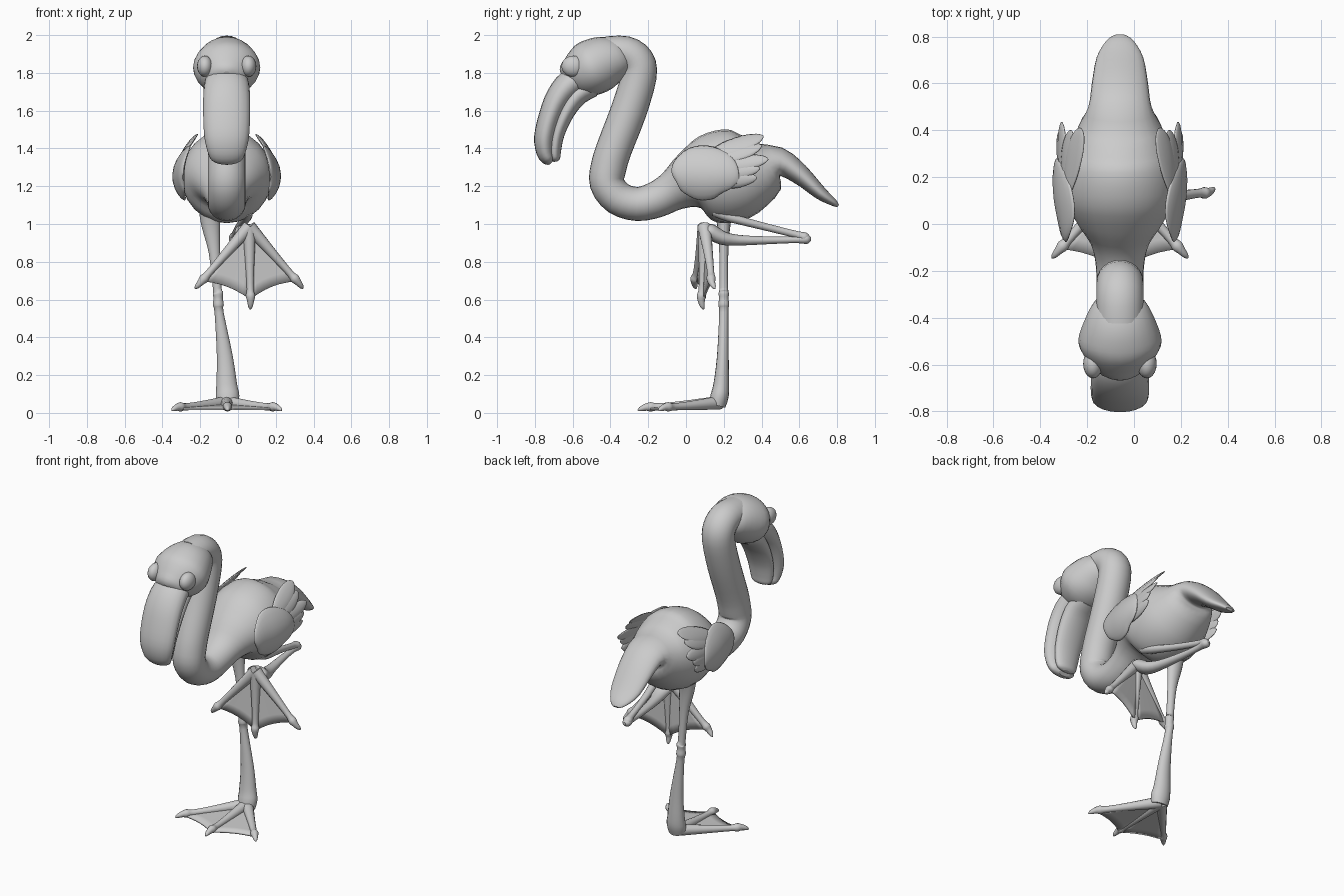
import bpy, bmesh, math
from mathutils import Vector, Matrix

CX = -0.06  # symmetry plane of body, neck and head


def make(name, verts, faces):
    me = bpy.data.meshes.new(name)
    me.from_pydata([tuple(v) for v in verts], [], faces)
    bm = bmesh.new()
    bm.from_mesh(me)
    bmesh.ops.recalc_face_normals(bm, faces=bm.faces)
    for f in bm.faces:
        f.smooth = len(f.verts) == 4
    bm.to_mesh(me)
    bm.free()
    ob = bpy.data.objects.new(name, me)
    bpy.context.collection.objects.link(ob)
    return ob


def spline(st, sub):
    """Catmull-Rom through stations of (x, y, z, side radius, normal radius)."""
    out = []
    for i in range(len(st) - 1):
        p = [st[max(i - 1, 0)], st[i], st[i + 1], st[min(i + 2, len(st) - 1)]]
        for k in range(sub):
            t = k / sub
            out.append([0.5 * (2 * b + (c - a) * t + (2 * a - 5 * b + 4 * c - d) * t * t
                               + (3 * b - a - 3 * c + d) * t ** 3) for a, b, c, d in zip(*p)])
    out.append(list(st[-1]))
    return out


def loft(name, st, sides=20, sub=3, warp=None):
    """Sweep an ellipse through the stations; warp adjusts the finished points."""
    s = spline(st, sub)
    pts = [Vector(q[:3]) for q in s]
    verts, faces = [], []
    for i, q in enumerate(s):
        t = (pts[min(i + 1, len(s) - 1)] - pts[max(i - 1, 0)]).normalized()
        side = (Vector((1, 0, 0)) - t * t.x).normalized()
        nor = t.cross(side)
        for k in range(sides):
            a = 2 * math.pi * k / sides
            v = pts[i] + side * max(q[3], .002) * math.cos(a) + nor * max(q[4], .002) * math.sin(a)
            verts.append(warp(v) if warp else v)
    for i in range(len(s) - 1):
        for k in range(sides):
            a, b = i * sides + k, i * sides + (k + 1) % sides
            faces.append((a, b, b + sides, a + sides))
    n = len(verts)
    faces += [tuple(range(sides)), tuple(range(n - sides, n))]
    return make(name, verts, faces)


def mid(st):
    return [(CX, *q) for q in st]


# Tail, body and neck as one continuous sweep
loft("body_and_neck", mid([
    (.805, 1.095, .025, .008), (.78, 1.115, .06, .02), (.71, 1.165, .10, .036),
    (.6, 1.265, .12, .055), (.5, 1.325, .135, .08), (.41, 1.29, .18, .165),
    (.3, 1.26, .225, .23), (.2, 1.252, .24, .248), (.1, 1.245, .232, .222),
    (.02, 1.225, .19, .155), (-.07, 1.175, .13, .108), (-.16, 1.128, .105, .096),
    (-.26, 1.106, .1, .09), (-.36, 1.137, .1, .09), (-.418, 1.215, .1, .092),
    (-.41, 1.3, .1, .095), (-.38, 1.4, .1, .095), (-.303, 1.6, .1, .096),
    (-.25, 1.78, .1, .094), (-.26, 1.86, .1, .094), (-.32, 1.905, .1, .09),
    (-.42, 1.905, .1, .088)]), 24)

# Head
loft("head", mid([
    (-.3, 1.9, .05, .05), (-.335, 1.885, .11, .095), (-.42, 1.86, .155, .138),
    (-.5, 1.828, .178, .148), (-.56, 1.81, .155, .135), (-.61, 1.80, .115, .1),
    (-.645, 1.795, .075, .06), (-.658, 1.79, .02, .02)]), 24)

# Beak: broad upper half and narrower lower half behind it
loft("upper_beak", mid([
    (-.52, 1.79, .1, .07), (-.61, 1.745, .118, .075), (-.675, 1.67, .124, .068),
    (-.72, 1.57, .124, .06), (-.748, 1.46, .118, .056), (-.745, 1.38, .1, .047),
    (-.725, 1.34, .08, .035), (-.712, 1.325, .04, .015)]))
loft("lower_beak", mid([
    (-.5, 1.73, .09, .06), (-.575, 1.68, .1, .055), (-.635, 1.59, .1, .045),
    (-.68, 1.48, .092, .038), (-.695, 1.39, .08, .034), (-.692, 1.345, .065, .026),
    (-.69, 1.33, .03, .01)]))

# Eyes
for s, side in ((1, "left"), (-1, "right")):
    bpy.ops.mesh.primitive_uv_sphere_add(segments=20, ring_count=12, location=(CX + s * .115, -.597, 1.835))
    eye = bpy.context.object
    eye.name = side + "_eye"
    eye.scale = (.042, .062, .056)
    bpy.ops.object.shade_smooth()

# Wings: shoulder shield and fanned feathers, bent round the body
SHIELD = [(.23, -.066, 1.25, .004, .02), (.238, -.045, 1.257, .014, .08), (.25, .03, 1.268, .02, .135),
          (.262, .11, 1.27, .022, .145), (.268, .19, 1.262, .02, .12), (.27, .25, 1.24, .012, .065),
          (.27, .275, 1.23, .003, .015)]
TIPS = [(.41, 1.465), (.40, 1.415), (.435, 1.345), (.39, 1.295), (.375, 1.245)]


def on_side(st, s):
    return [(CX + s * q[0], *q[1:]) for q in st]


for s, side in ((1, "left"), (-1, "right")):
    def bend(v, s=s):
        return Vector((v.x - s * 2.3 * (v.z - 1.25) ** 2, v.y, v.z))
    loft(side + "_wing_shield", on_side(SHIELD, s), warp=bend)
    for i, (ty, tz) in enumerate(TIPS):
        rz = 1.36 - .035 * i
        st = []
        for f, th, w in ((0, .006, .02), (.3, .012, .042), (.65, .013, .042), (.9, .009, .025), (1, .003, .005)):
            st.append((.255 + .02 * f - .003 * i, .12 + (ty - .12) * f, rz + (tz - rz) * f, th, w))
        loft(f"{side}_wing_feather_{i + 1}", on_side(st, s), 12, warp=bend)

# Standing leg
loft("standing_leg", [
    (-.15, .2, 1.1, .06, .06), (-.145, .2, 1.0, .05, .036), (-.125, .2, .85, .03, .024),
    (-.11, .2, .66, .023, .023), (-.106, .2, .635, .028, .028), (-.105, .2, .605, .025, .025),
    (-.104, .2, .57, .029, .029), (-.1, .2, .53, .024, .024), (-.07, .195, .3, .042, .031),
    (-.06, .187, .15, .055, .042), (-.055, .178, .09, .062, .048), (-.055, .165, .04, .055, .045)], 16)

# Raised leg: thigh running back to the joint, shank coming forward again
loft("raised_thigh", [
    (.05, .15, 1.07, .03, .03), (.045, .23, 1.035, .027, .024), (.01, .4, .99, .022, .02),
    (-.015, .58, .945, .019, .019), (-.02, .63, .93, .028, .025), (-.02, .655, .922, .01, .01)], 16)
loft("raised_shank", [
    (-.02, .662, .921, .008, .008), (-.02, .64, .92, .028, .025), (-.015, .58, .917, .019, .018),
    (0, .45, .914, .023, .02), (.03, .28, .914, .034, .028), (.05, .19, .927, .05, .037),
    (.05, .13, .962, .068, .04), (.05, .105, .975, .05, .025)], 16)


# Webbed feet: three clawed toes and two thin webs
TOES = [Vector((-.29, -.325, 0)), Vector((.005, -.435, 0)), Vector((.29, -.325, 0))]


def foot(name, mat):
    for i, tip in enumerate(TOES):
        st = [(*(tip * f + Vector((0, 0, z))), r, r) for f, z, r in (
            (0, .055, .036), (.12, .05, .033), (.5, .038, .023), (.76, .032, .019), (.84, .032, .025),
            (.9, .03, .019), (.97, .02, .012), (1, .012, .003))]
        loft(f"{name}_toe_{i + 1}", st, 12, warp=lambda v: mat @ v)
    n = 6
    for j in range(2):
        verts, faces = [], []
        for a in range(n + 1):
            for b in range(n + 1):
                u, v = a / n, .05 + .95 * b / n
                p = TOES[j].lerp(TOES[j + 1], u) * v * (.88 - .2 * u * (1 - u))
                p.z = .042 - .022 * v
                verts.append(mat @ p)
        for a in range(n):
            for b in range(n):
                k = a * (n + 1) + b
                faces.append((k, k + 1, k + n + 2, k + n + 1))
        web = make(f"{name}_web_{j + 1}", verts, faces)
        m = web.modifiers.new("thickness", "SOLIDIFY")
        m.thickness, m.offset = .012, 0


foot("standing_foot", Matrix.Translation((-.06, .18, 0)))
foot("raised_foot", Matrix.Translation((.05, .15, .98))
     @ Matrix.Rotation(math.radians(10), 4, 'Z') @ Matrix.Rotation(math.radians(84), 4, 'X'))
